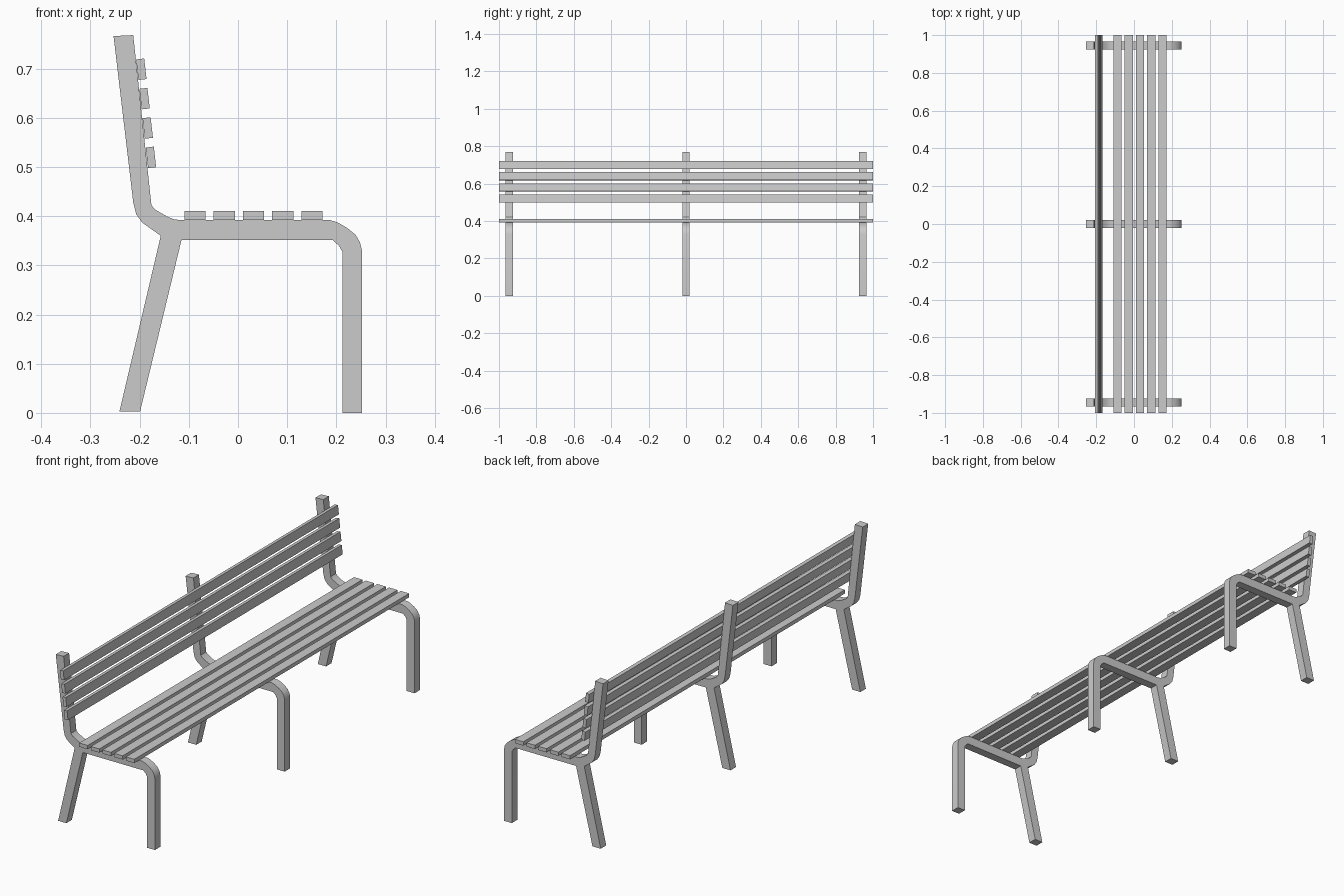
import bpy, bmesh, math

if "Cube" in bpy.data.objects:
    bpy.data.objects.remove(bpy.data.objects["Cube"])

# Side outline of one frame (x, z): backrest, bend, seat rail, front leg, rear leg
OUTLINE = [
    (-0.253, 0.766), (-0.213, 0.768), (-0.176, 0.422), (-0.168, 0.413),
    (-0.142, 0.398), (-0.128, 0.393), (-0.113, 0.392), (0.187, 0.392),
    (0.203, 0.387), (0.222, 0.376), (0.239, 0.362), (0.248, 0.347),
    (0.252, 0.330), (0.252, 0.0), (0.212, 0.0), (0.212, 0.328),
    (0.205, 0.340), (0.193, 0.351), (-0.115, 0.351), (-0.199, 0.003),
    (-0.241, 0.003), (-0.157, 0.360), (-0.195, 0.387), (-0.207, 0.404),
    (-0.213, 0.428),
]
DEPTH = 0.04


def add_object(name, bm):
    mesh = bpy.data.meshes.new(name)
    bmesh.ops.recalc_face_normals(bm, faces=bm.faces)
    bm.to_mesh(mesh)
    bm.free()
    ob = bpy.data.objects.new(name, mesh)
    bpy.context.collection.objects.link(ob)
    return ob


def frame(name, y):
    bm = bmesh.new()
    face = bm.faces.new([bm.verts.new((x, y - DEPTH / 2, z)) for x, z in OUTLINE])
    ext = bmesh.ops.extrude_face_region(bm, geom=[face], use_keep_orig=True)
    moved = [v for v in ext["geom"] if isinstance(v, bmesh.types.BMVert)]
    bmesh.ops.translate(bm, verts=moved, vec=(0, DEPTH, 0))
    ob = add_object(name, bm)
    # Rounded bends, crisp rail edges
    bpy.ops.object.select_all(action='DESELECT')
    ob.select_set(True)
    bpy.context.view_layer.objects.active = ob
    bpy.ops.object.shade_smooth_by_angle(angle=math.radians(32))


def slat(name, x, z, sx, sz, tilt=0.0):
    bm = bmesh.new()
    bmesh.ops.create_cube(bm, size=1)
    bmesh.ops.scale(bm, verts=bm.verts, vec=(sx, 2.0, sz))
    ob = add_object(name, bm)
    ob.location = (x, 0, z)
    ob.rotation_euler.y = tilt


# Three supporting frames
for label, y in (("near", -0.945), ("middle", 0.0), ("far", 0.945)):
    frame(f"frame_{label}", y)

# Five seat slats
for i in range(5):
    slat(f"seat_slat_{i + 1}", -0.0875 + 0.0595 * i, 0.4012, 0.043, 0.0175)

# Four backrest slats, leaning with the frame
for i in range(4):
    slat(f"back_slat_{i + 1}", -0.177 - 0.0065 * i, 0.5195 + 0.0597 * i,
         0.0165, 0.042, math.radians(-6.5))
